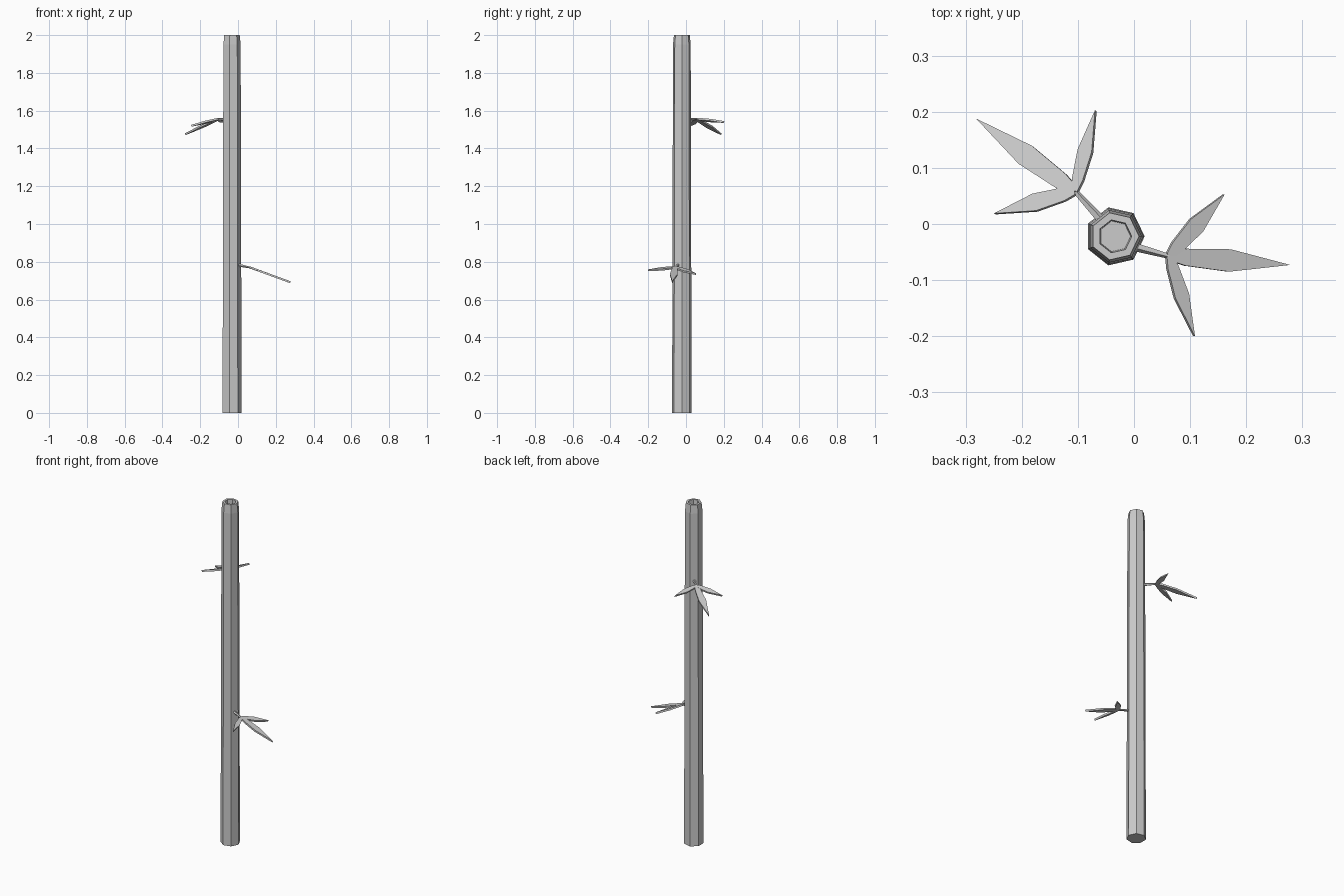
import bpy, bmesh, math
from mathutils import Vector

cube = bpy.data.objects.get("Cube")
if cube:
    bpy.data.objects.remove(cube, do_unlink=True)

grey = bpy.data.materials.new("light grey")
grey.use_nodes = True
grey.diffuse_color = (0.6, 0.6, 0.6, 1)
grey.node_tree.nodes["Principled BSDF"].inputs["Base Color"].default_value = (0.6, 0.6, 0.6, 1)


def finish(name, bm):
    bmesh.ops.recalc_face_normals(bm, faces=bm.faces)
    mesh = bpy.data.meshes.new(name)
    bm.to_mesh(mesh)
    bm.free()
    mesh.materials.append(grey)
    obj = bpy.data.objects.new(name, mesh)
    bpy.context.collection.objects.link(obj)
    return obj


def loft(name, rings):
    """Bridge equal rings of points and cap both ends."""
    bm = bmesh.new()
    loops = [[bm.verts.new(p) for p in ring] for ring in rings]
    n = len(loops[0])
    for a, b in zip(loops, loops[1:]):
        for i in range(n):
            j = (i + 1) % n
            bm.faces.new((a[i], a[j], b[j], b[i]))
    bm.faces.new(loops[0][::-1])
    bm.faces.new(loops[-1])
    return finish(name, bm)


# Seven-sided stalk, tapering up to a hollow rim
CENTRE = Vector((-0.034, -0.022, 0))
SIDES = 7
profile = [(0.053, 0), (0.051, 0.8), (0.048, 1.95), (0.043, 2.0),
           (0.030, 2.0), (0.028, 1.96)]
loft("stalk", [[CENTRE + Vector((r * math.cos(math.tau * i / SIDES),
                                 r * math.sin(math.tau * i / SIDES), z))
                for i in range(SIDES)] for r, z in profile])


def twig(name, start, end):
    start, end = Vector(start), Vector(end)
    axis = (end - start).normalized()
    side = axis.cross(Vector((0, 0, 1))).normalized()
    up = side.cross(axis)
    loft(name, [[p + r * (side * math.cos(i * math.tau / 5) + up * math.sin(i * math.tau / 5))
                 for i in range(5)] for p, r in ((start, 0.009), (end, 0.005))])


def leaf(name, base, tip, normal, width):
    """Pointed, slightly thick blade lying square to the given normal."""
    base, tip = Vector(base), Vector(tip)
    along = tip - base
    side = normal.cross(along).normalized() * width
    half = [(0, 0.2), (0.14, 0.38), (0.5, 0.5)]
    outline = [base + along * t + side * w for t, w in half] + [tip]
    outline += [base + along * t - side * w for t, w in reversed(half)]
    loft(name, [[p + normal * h for p in outline] for h in (-0.005, 0.005)])


# Each sprig: twig root, twig end, then middle tip and two side tips
sprigs = {
    "lower": ((-0.01, -0.037, 0.785), (0.062, -0.057, 0.77),
              [(0.277, -0.073, 0.692), (0.16, 0.053, 0.735), (0.107, -0.2, 0.755)]),
    "upper": ((-0.055, 0.003, 1.555), (-0.105, 0.058, 1.555),
              [(-0.28, 0.187, 1.475), (-0.248, 0.018, 1.52), (-0.068, 0.202, 1.54)]),
}
for level, (root, end, tips) in sprigs.items():
    twig(level + "_twig", root, end)
    normal = (Vector(tips[1]) - Vector(tips[0])).cross(Vector(tips[2]) - Vector(tips[0])).normalized()
    if normal.z < 0:
        normal = -normal
    for part, tip, width in zip(("middle", "side_a", "side_b"), tips, (0.04, 0.032, 0.027)):
        leaf(f"{level}_{part}_leaf", end, tip, normal, width)
